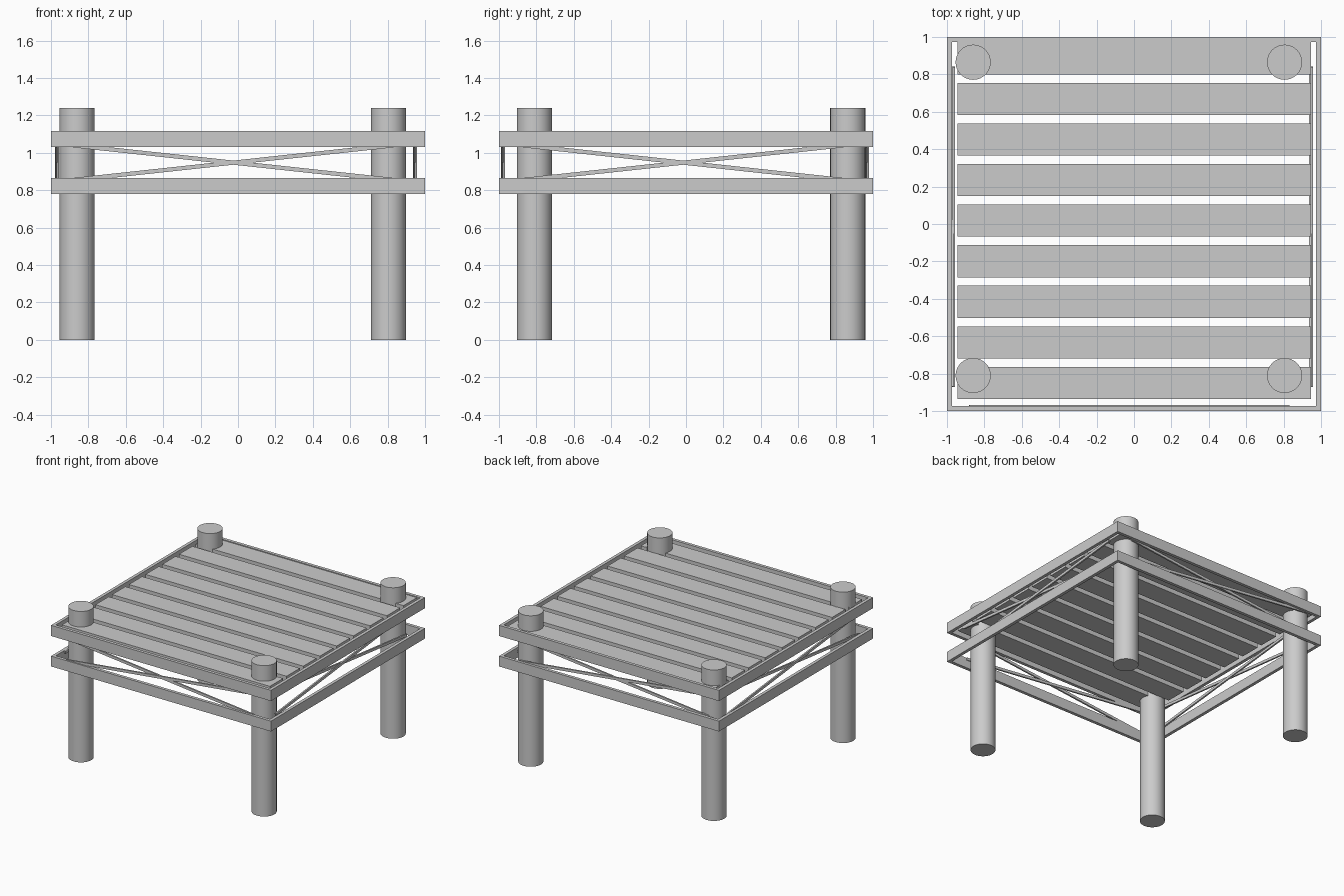
import bpy
from math import radians, atan2, hypot
from mathutils import Matrix, Vector

cube = bpy.data.objects.get("Cube")
if cube:
    bpy.data.objects.remove(cube, do_unlink=True)

# Single weathered grey colour
grey = bpy.data.materials.new("plain_grey")
grey.use_nodes = True
COLOUR = (0.6, 0.6, 0.6, 1)
grey.diffuse_color = COLOUR
grey.node_tree.nodes["Principled BSDF"].inputs["Base Color"].default_value = COLOUR


def box(name, lo, hi):
    lo, hi = Vector(lo), Vector(hi)
    bpy.ops.mesh.primitive_cube_add(size=1)
    ob = bpy.context.object
    ob.name = name
    ob.data.transform(Matrix.Translation((lo + hi) / 2) @ Matrix.Diagonal((*(hi - lo), 1)))
    ob.data.materials.append(grey)
    return ob


def brace(name, start, end, depth=0.013, width=0.022):
    """Thin slanted bar running between two points on one side."""
    start, end = Vector(start), Vector(end)
    d = end - start
    ob = box(name, (-d.length / 2, -depth / 2, -width / 2), (d.length / 2, depth / 2, width / 2))
    ob.rotation_euler = (0, -atan2(d.z, hypot(d.x, d.y)), atan2(d.y, d.x))
    ob.location = (start + end) / 2
    return ob


# Four round posts
HEIGHT = 1.24
for side, x in (("right", -0.86), ("left", 0.805)):
    for end, y in (("front", -0.81), ("back", 0.865)):
        bpy.ops.mesh.primitive_cylinder_add(vertices=32, radius=0.094, depth=HEIGHT,
                                            location=(x, y, HEIGHT / 2))
        post = bpy.context.object
        post.name = f"{end}_{side}_post"
        post.data.materials.append(grey)
        bpy.ops.object.shade_smooth_by_angle(angle=radians(40))

# Two square rings of rails around the posts
T = 0.026
for level, low, high in (("lower", 0.78, 0.865), ("upper", 1.03, 1.118)):
    for end, s in (("front", -1), ("back", 1)):
        ys = sorted((s, s * (1 - T)))
        box(f"{level}_{end}_rail", (-1, ys[0], low), (1, ys[1], high))
    for side, s in (("right", -1), ("left", 1)):
        xs = sorted((s, s * (1 - T)))
        box(f"{level}_{side}_rail", (xs[0], T - 1, low), (xs[1], 1 - T, high))

# Deck slats
for i in range(9):
    y = -0.85 + i * 0.217
    box(f"deck_slat_{i + 1}", (-0.945, y - 0.086, 1.04), (0.945, y + 0.086, 1.112))

# Crossed braces between the rings on all four sides
LOW, HIGH = 0.855, 1.04
for end, y in (("front", -0.975), ("back", 0.972)):
    brace(f"{end}_falling_brace", (-0.88, y, HIGH), (0.83, y, LOW))
    brace(f"{end}_rising_brace", (-0.88, y - 0.008, LOW), (0.83, y - 0.008, HIGH))
for side, x in (("right", -0.972), ("left", 0.942)):
    brace(f"{side}_falling_brace", (x, -0.87, HIGH), (x, 0.84, LOW))
    brace(f"{side}_rising_brace", (x + 0.008, -0.87, LOW), (x + 0.008, 0.84, HIGH))
